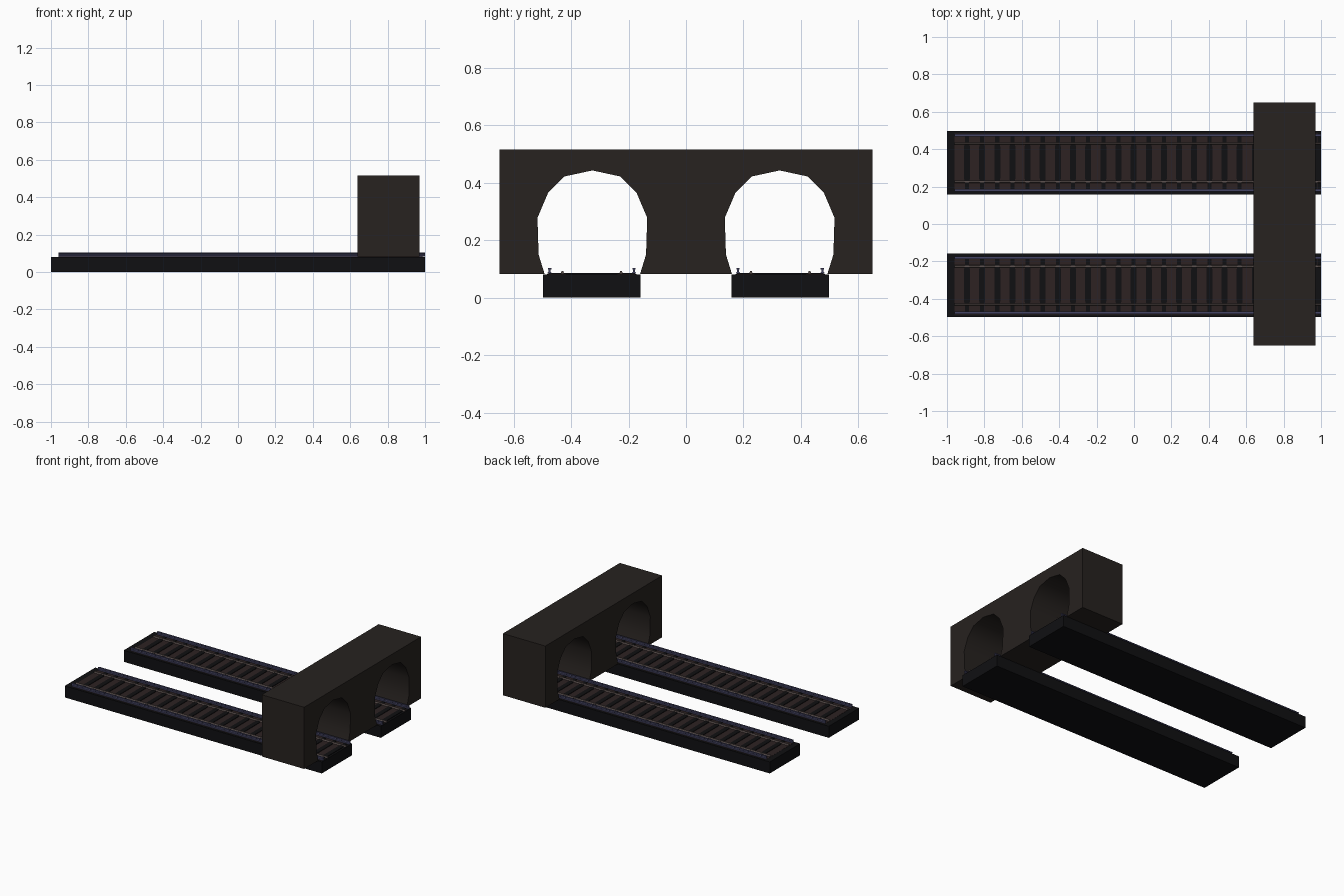
import bpy, bmesh
from mathutils import Vector

if "Cube" in bpy.data.objects:
    bpy.data.objects.remove(bpy.data.objects["Cube"])


def material(name, rgb):
    m = bpy.data.materials.new(name)
    m.diffuse_color = (*rgb, 1)
    m.use_nodes = True
    m.node_tree.nodes["Principled BSDF"].inputs["Base Color"].default_value = m.diffuse_color
    return m


STONE = material("dark_stone", (0.020, 0.016, 0.014))
BASE = material("black_base", (0.005, 0.005, 0.006))
BALLAST = material("brown_ballast", (0.026, 0.016, 0.016))
STEEL = material("blue_steel", (0.06, 0.06, 0.13))
COPPER = material("dull_copper", (0.11, 0.085, 0.08))


def extrude(name, profiles, offset, mat):
    """Extrude closed 3D outlines along an offset into one object."""
    bm = bmesh.new()
    for pts in profiles:
        face = bm.faces.new([bm.verts.new(p) for p in pts])
        res = bmesh.ops.extrude_face_region(bm, geom=[face], use_keep_orig=True)
        moved = [v for v in res["geom"] if isinstance(v, bmesh.types.BMVert)]
        bmesh.ops.translate(bm, vec=Vector(offset), verts=moved)
    bmesh.ops.recalc_face_normals(bm, faces=bm.faces[:])
    me = bpy.data.meshes.new(name)
    bm.to_mesh(me)
    bm.free()
    me.materials.append(mat)
    ob = bpy.data.objects.new(name, me)
    bpy.context.collection.objects.link(ob)
    return ob


def slab(name, x0, x1, y0, y1, z0, z1, mat):
    outline = [(x0, y0, z0), (x1, y0, z0), (x1, y1, z0), (x0, y1, z0)]
    return extrude(name, [outline], (0, 0, z1 - z0), mat)


TRACK_Y = 0.328
TOP = 0.081

# running rail section (foot, web, head) and small conductor section
half_rail = [(0.007, 0.0), (0.007, 0.003), (0.003, 0.006), (0.003, 0.013),
             (0.006, 0.015), (0.006, 0.020)]
rail_section = half_rail + [(-y, z) for y, z in reversed(half_rail)]
conductor_section = [(-0.006, 0), (0.006, 0), (0.003, 0.010), (-0.003, 0.010)]

# sleeper outline, wider in the middle
quarter = [(0.011, 0.150), (0.011, 0.105), (0.016, 0.085)]
right_half = [(x, -y) for x, y in quarter] + quarter[::-1]
sleeper_outline = right_half + [(-x, y) for x, y in reversed(right_half)]

for side, label in ((-1, "front"), (1, "back")):
    cy = side * TRACK_Y
    # bed and ballast
    slab(f"{label}_track_bed", -1, 1, cy - 0.169, cy + 0.169, 0, TOP, BASE)
    slab(f"{label}_ballast", -0.96, 0.985, cy - 0.155, cy + 0.155,
         TOP - 0.005, TOP + 0.001, BALLAST)
    # sleepers
    sleepers = [[(-0.893 + 0.081 * i + x, cy + y, TOP - 0.003)
                 for x, y in sleeper_outline] for i in range(24)]
    extrude(f"{label}_sleepers", sleepers, (0, 0, 0.008), BASE)
    # rails
    for name, section, dy, z, mat in (
            ("running_rails", rail_section, 0.147, TOP + 0.003, STEEL),
            ("conductor_rails", conductor_section, 0.102, TOP + 0.002, COPPER)):
        outlines = [[(-0.96, cy + s * dy + y, z + h) for y, h in section]
                    for s in (-1, 1)]
        extrude(f"{label}_{name}", outlines, (1.96, 0, 0), mat)

# tunnel portal: block outline with two arches notched from below
half_arch = [(-0.166, 0.082), (-0.187, 0.150), (-0.191, 0.278),
             (-0.154, 0.365), (-0.097, 0.422)]
arch = half_arch + [(0, 0.443)] + [(-y, z) for y, z in reversed(half_arch)]
outline = [(-0.65, 0.516), (-0.65, 0.082)]
for cy in (-0.326, 0.326):
    outline += [(cy + y, z) for y, z in arch]
outline += [(0.65, 0.082), (0.65, 0.516)]
portal = extrude("tunnel_portal", [[(0.64, y, z) for y, z in outline]],
                 (0.33, 0, 0), STONE)
bpy.context.view_layer.objects.active = portal
portal.select_set(True)
bpy.ops.object.shade_smooth_by_angle(angle=0.7)
